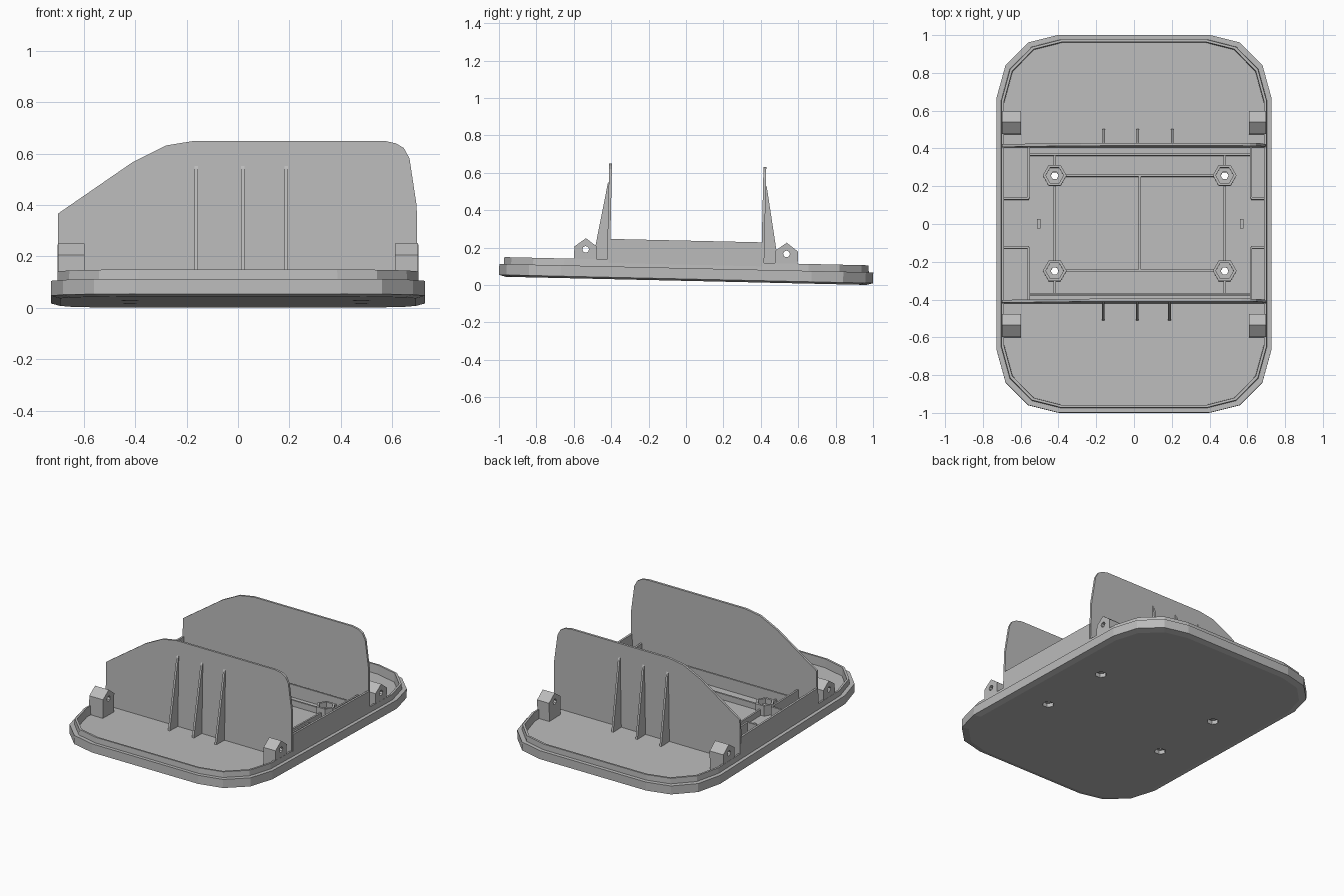
import bpy, bmesh, math
from mathutils import Matrix

cube = bpy.data.objects.get("Cube")
if cube:
    bpy.data.objects.remove(cube, do_unlink=True)

grey = bpy.data.materials.new("plain grey")
grey.use_nodes = True
COLOUR = (0.5, 0.5, 0.5, 1)
grey.diffuse_color = COLOUR
grey.node_tree.nodes["Principled BSDF"].inputs["Base Color"].default_value = COLOUR

# The whole part leans slightly towards the back
TILT = Matrix.Translation((0, 0, 0.022)) @ Matrix.Rotation(-0.0225, 4, 'X')
FLOOR = 0.045


def finish(name, bm):
    bmesh.ops.recalc_face_normals(bm, faces=bm.faces)
    me = bpy.data.meshes.new(name)
    bm.to_mesh(me)
    bm.free()
    me.transform(TILT)
    me.materials.append(grey)
    ob = bpy.data.objects.new(name, me)
    bpy.context.collection.objects.link(ob)
    return ob


def box(name, x0, x1, y0, y1, z0, z1):
    bm = bmesh.new()
    bmesh.ops.create_cube(bm, size=1)
    for v in bm.verts:
        v.co = (x1 if v.co.x > 0 else x0, y1 if v.co.y > 0 else y0, z1 if v.co.z > 0 else z0)
    return finish(name, bm)


def prism(name, rings):
    """Closed solid lofted through rings of equal length."""
    bm = bmesh.new()
    loops = [[bm.verts.new(p) for p in r] for r in rings]
    n = len(loops[0])
    for a, b in zip(loops, loops[1:]):
        for i in range(n):
            j = (i + 1) % n
            bm.faces.new((a[i], a[j], b[j], b[i]))
    bm.faces.new(loops[0])
    bm.faces.new(loops[-1])
    return finish(name, bm)


def slab_y(name, profile, y0, y1):
    return prism(name, [[(x, y, z) for x, z in profile] for y in (y0, y1)])


def slab_x(name, profile, x0, x1):
    return prism(name, [[(x, y, z) for y, z in profile] for x in (x0, x1)])


def circle(x, y, z, r, n=6):
    return [(x + r * math.cos(math.tau * i / n), y + r * math.sin(math.tau * i / n), z)
            for i in range(n)]


def cut(target, cutter):
    mod = target.modifiers.new("cut", 'BOOLEAN')
    mod.operation = 'DIFFERENCE'
    mod.solver = 'EXACT'
    mod.object = cutter
    bpy.context.view_layer.objects.active = target
    bpy.ops.object.modifier_apply(modifier=mod.name)


def drop(ob):
    bpy.data.objects.remove(ob, do_unlink=True)


# Base tray: rounded outline lofted up the rim, over the lip and down to the floor
def outline(inset, z):
    corner = [(0.40, 1.0), (0.56, 0.96), (0.68, 0.84), (0.727, 0.67)]
    sx, sy = 1 - inset / 0.727, 1 - inset
    q = [(x * sx, y * sy) for x, y in corner]
    pts = q + [(x, -y) for x, y in q[::-1]]
    pts += [(-x, -y) for x, y in q] + [(-x, y) for x, y in q[::-1]]
    return [(x, y, z) for x, y in pts]


tray = prism("base_tray", [outline(i, z) for i, z in (
    (0.035, 0), (0, 0.01), (0, 0.068), (0.024, 0.068),
    (0.026, 0.105), (0.038, 0.105), (0.040, FLOOR))])

# Screw bosses with nut pocket, through hole and recess underneath
BOSS_X, BOSS_Y = (-0.42, 0.48), (-0.25, 0.255)
for x in BOSS_X:
    for y in BOSS_Y:
        boss = prism("screw_boss", [circle(x, y, z, 0.063) for z in (0.035, 0.115)])
        pocket = prism("pocket_cutter", [circle(x, y, z, 0.047) for z in (0.08, 0.15)])
        hole = prism("hole_cutter", [circle(x, y, z, 0.021) for z in (-0.05, 0.15)])
        sink = prism("recess_cutter", [circle(x, y, -0.02, 0.038), circle(x, y, 0.025, 0.036)])
        cut(boss, pocket)
        cut(boss, hole)
        cut(tray, sink)
        cut(tray, hole)
        for c in (pocket, hole, sink):
            drop(c)

# Tall cross walls with one sloping shoulder
WALL = [(-0.70, 0.04), (-0.70, 0.335), (-0.41, 0.535), (-0.28, 0.6), (-0.17, 0.618),
        (0.57, 0.618), (0.615, 0.608), (0.645, 0.59), (0.667, 0.55), (0.695, 0.365), (0.70, 0.04)]
WALLS = (("front", -0.417, -1, (-0.163, 0.018, 0.188)), ("back", 0.408, 1, (-0.16, 0.02, 0.202)))
for side, y, d, rib_xs in WALLS:
    slab_y(side + "_wall", WALL, y - 0.0075, y + 0.0075)
    # Tapered ribs on the outer side
    for x in rib_xs:
        tri = [(y, 0.04), (y + d * 0.095, 0.04), (y + d * 0.013, 0.51), (y + d * 0.005, 0.525), (y, 0.525)]
        slab_x(side + "_rib", tri, x - 0.007, x + 0.007)
    # Pierced hinge lugs
    for x0, x1 in ((-0.70, -0.597), (0.61, 0.70)):
        prof = [(d * u - 0.003, z) for u, z in
                ((0.477, 0.04), (0.477, 0.172), (0.537, 0.216), (0.598, 0.17), (0.598, 0.04))]
        lug = slab_x(side + "_hinge_lug", prof, x0, x1)
        pin = slab_x("pin_cutter", [(d * 0.537 - 0.003 + 0.018 * math.cos(math.tau * i / 8),
                                     0.156 + 0.018 * math.sin(math.tau * i / 8)) for i in range(8)], -1, 1)
        cut(lug, pin)
        drop(pin)

# Side walls joining the cross walls
for name, x0, x1 in (("right_side_wall", -0.702, -0.688), ("left_side_wall", 0.688, 0.702)):
    box(name, x0, x1, -0.417, 0.408, 0.04, 0.215)

# Corner pockets and long inner partitions
T = 0.006
for d, y_in, y_out in ((1, 0.133, 0.402), (-1, -0.127, -0.41)):
    a, b = sorted((y_in, y_out))
    for x_in, x_out in ((-0.557, -0.69), (0.62, 0.69)):
        p, q = sorted((x_in, x_out))
        box("pocket_partition", x_in - T, x_in + T, a, b, 0.04, 0.17)
        box("pocket_end", p, q, y_in - T, y_in + T, 0.04, 0.17)
    y = y_out - d * 0.036
    box("long_partition", -0.557, 0.62, y - T, y + T, 0.04, 0.13)

# Low stiffening ribs on the floor
LOW = 0.085
for x in BOSS_X:
    for y0, y1 in ((-0.372, -0.30), (-0.20, 0.205), (0.305, 0.366)):
        box("floor_rib", x - T, x + T, y0, y1, 0.04, LOW)
for y in BOSS_Y:
    box("floor_rib", -0.37, 0.43, y - T, y + T, 0.04, LOW)
box("middle_rib", 0.03 - T, 0.03 + T, -0.25, 0.255, 0.04, LOW)
for x in (-0.505, 0.57):
    box("locating_tab", x - 0.009, x + 0.009, -0.025, 0.025, 0.04, LOW)
